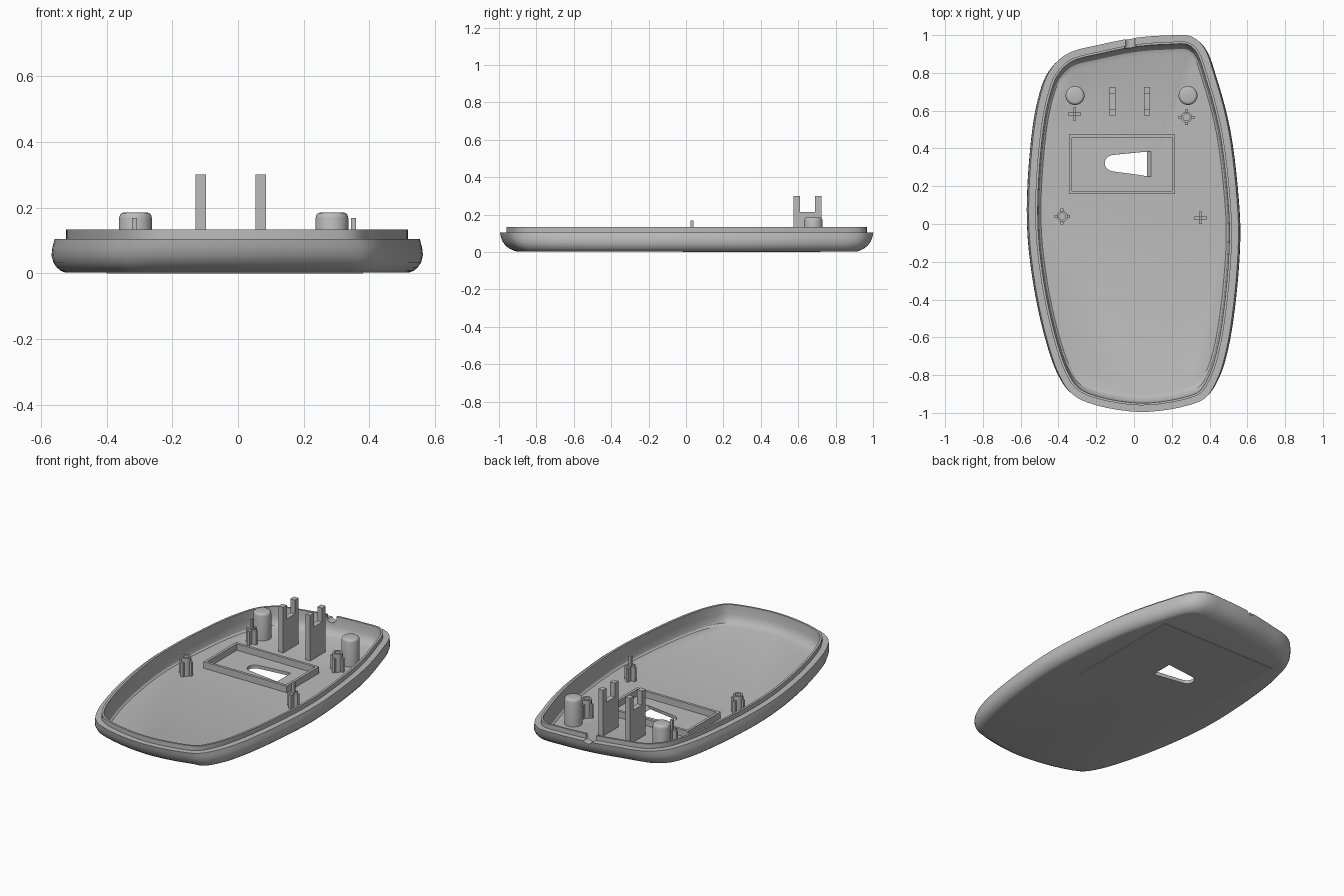
import bpy, bmesh, math
from mathutils import Vector

if "Cube" in bpy.data.objects:
    bpy.data.objects.remove(bpy.data.objects["Cube"])

FLOOR = 0.02
grey = bpy.data.materials.new("plain_grey")
grey.diffuse_color = (0.5, 0.5, 0.5, 1)
grey.use_nodes = True
grey.node_tree.nodes["Principled BSDF"].inputs["Base Color"].default_value = grey.diffuse_color


def finish(name, bm, angle=30):
    bmesh.ops.recalc_face_normals(bm, faces=bm.faces)
    me = bpy.data.meshes.new(name)
    bm.to_mesh(me)
    bm.free()
    ob = bpy.data.objects.new(name, me)
    bpy.context.collection.objects.link(ob)
    me.materials.append(grey)
    bpy.ops.object.select_all(action='DESELECT')
    ob.select_set(True)
    bpy.context.view_layer.objects.active = ob
    bpy.ops.object.shade_smooth_by_angle(angle=math.radians(angle))
    return ob


def loft(name, rings):
    """Skin a stack of equal-length rings and cap both ends."""
    bm = bmesh.new()
    rows = [[bm.verts.new(p) for p in r] for r in rings]
    n = len(rows[0])
    for a, b in zip(rows, rows[1:]):
        for i in range(n):
            j = (i + 1) % n
            bm.faces.new((a[i], a[j], b[j], b[i]))
    bm.faces.new(rows[0])
    bm.faces.new(rows[-1])
    return finish(name, bm)


def add_box(bm, x0, x1, y0, y1, z0, z1):
    vs = bmesh.ops.create_cube(bm, size=1)["verts"]
    for v in vs:
        v.co = Vector(((x0 + x1) / 2 + v.co.x * (x1 - x0),
                       (y0 + y1) / 2 + v.co.y * (y1 - y0),
                       (z0 + z1) / 2 + v.co.z * (z1 - z0)))


def circle(x, y, z, r, n=32):
    return [(x + r * math.cos(2 * math.pi * i / n),
             y + r * math.sin(2 * math.pi * i / n), z) for i in range(n)]


def cut(ob, cutter):
    m = ob.modifiers.new("cut", 'BOOLEAN')
    m.operation = 'DIFFERENCE'
    m.solver = 'EXACT'
    m.object = cutter
    cutter.hide_render = True
    cutter.hide_viewport = False
    cutter.display_type = 'WIRE'


# Widest outline of the shell, clockwise from the back right corner
KEYS = [(0.30, 0.995), (0.375, 0.94), (0.44, 0.77), (0.51, 0.5), (0.555, 0.13),
        (0.563, -0.08), (0.54, -0.4), (0.50, -0.66), (0.455, -0.81),
        (0.39, -0.915), (0.29, -0.96), (0.03, -0.995), (-0.25, -0.945),
        (-0.345, -0.89), (-0.405, -0.80), (-0.465, -0.63), (-0.53, -0.34),
        (-0.567, 0.0), (-0.55, 0.4), (-0.51, 0.66), (-0.455, 0.81),
        (-0.36, 0.90), (-0.18, 0.95), (0.0, 0.985), (0.17, 0.998)]
outline = []
for i in range(len(KEYS)):
    p0, p1, p2, p3 = (Vector(KEYS[(i + k) % len(KEYS)]) for k in (-1, 0, 1, 2))
    l1, l2, l3 = ((b - a).length ** 0.5 for a, b in ((p0, p1), (p1, p2), (p2, p3)))
    m1 = ((p1 - p0) / l1 - (p2 - p0) / (l1 + l2) + (p2 - p1) / l2) * l2
    m2 = ((p2 - p1) / l2 - (p3 - p1) / (l2 + l3) + (p3 - p2) / l3) * l2
    for s in range(5):
        t = s / 5
        outline.append(p1 * (2*t**3 - 3*t**2 + 1) + m1 * (t**3 - 2*t**2 + t)
                       + p2 * (3*t**2 - 2*t**3) + m2 * (t**3 - t**2))


def inset(z, dx, dy):
    """Outline moved inward by dx on the sides and dy on the ends."""
    ring, n = [], len(outline)
    for i, p in enumerate(outline):
        t = (outline[(i + 1) % n] - outline[i - 1]).normalized()
        nx, ny = -t.y, t.x
        d = dx * nx * nx + dy * ny * ny
        ring.append((p.x - nx * d, p.y - ny * d, z))
    return ring


# Tray: rounded outside, flat rim, raised lip, hollow inside
shell = loft("tray_shell", [inset(*r) for r in (
    (0.003, 0.04, 0.09), (0.008, 0.027, 0.073), (0.018, 0.016, 0.052),
    (0.032, 0.006, 0.032), (0.055, 0, 0.015), (0.08, 0.003, 0.005),
    (0.105, 0.01, 0), (0.105, 0.045, 0.035), (0.133, 0.045, 0.035),
    (0.133, 0.058, 0.047), (0.075, 0.059, 0.05), (0.045, 0.061, 0.06),
    (0.028, 0.066, 0.075), (FLOOR, 0.075, 0.10))])

# Thin raised pad on the underside
bm = bmesh.new()
add_box(bm, -0.40, 0.38, -0.02, 0.72, 0, 0.006)
pad = finish("underside_pad", bm)

# Sensor window: tapered opening with a sloped right end
def window(z, right):
    tip = [(-0.105 + 0.05 * math.cos(a), 0.322 + 0.044 * math.sin(a), z)
           for a in (math.radians(95 + 17 * k) for k in range(11))]
    return tip + [(right, 0.25, z), (right, 0.385, z)]

opening = loft("window_cutter", [window(-0.02, 0.055), window(0.003, 0.07),
                                 window(0.03, 0.10)])
# Cable notch through the back wall
notch = loft("notch_cutter", [[(-0.02 + x, y, 0.12 + z) for x, z in
             [(0.03 * math.cos(a), 0.03 * math.sin(a)) for a in
              (math.pi + math.pi * k / 12 for k in range(13))]
             + [(0.03, 0.06), (-0.03, 0.06)]] for y in (0.85, 1.1)])
cut(shell, opening)
cut(shell, notch)
cut(pad, opening)

# Apply the cuts, then remove the cutters
for ob in (shell, pad):
    bpy.ops.object.select_all(action='DESELECT')
    ob.select_set(True)
    bpy.context.view_layer.objects.active = ob
    for m in list(ob.modifiers):
        if m.type == 'BOOLEAN':
            bpy.ops.object.modifier_apply(modifier=m.name)
    bpy.ops.object.shade_smooth_by_angle(angle=math.radians(30))
for c in (opening, notch):
    bpy.data.objects.remove(c)

# Rectangular frame around the window
bm = bmesh.new()
X0, X1, Y0, Y1, W = -0.345, 0.217, 0.16, 0.475, 0.016
for b in ((X0, X1, Y0, Y0 + W), (X0, X1, Y1 - W, Y1),
          (X0, X0 + W, Y0 + W, Y1 - W), (X1 - W, X1, Y0 + W, Y1 - W)):
    add_box(bm, *b, FLOOR - 0.005, 0.06)
finish("window_frame", bm)

# Forked posts, drawn as a side profile and extruded
for side, x in (("left", -0.113), ("right", 0.07)):
    prof = [(0.575, 0.015), (0.725, 0.015), (0.725, 0.3), (0.69, 0.3),
            (0.69, 0.215), (0.61, 0.215), (0.61, 0.3), (0.575, 0.3)]
    loft("forked_post_" + side, [[(x + d, y, z) for y, z in prof]
                                 for d in (-0.016, 0.016)])

# Round studs with softened tops
for side, x in (("left", -0.312), ("right", 0.286)):
    loft("round_stud_" + side, [circle(x, 0.68, z, r) for z, r in (
        (0.015, 0.05), (0.168, 0.05), (0.178, 0.047), (0.183, 0.042), (0.185, 0.035))])

# Cross-shaped supports with a thin locating pin
A, T = 0.034, 0.008
for side, x, y in (("back", -0.315, 0.583), ("front", 0.352, 0.033)):
    bm = bmesh.new()
    add_box(bm, x - A, x + A, y - T, y + T, 0.015, 0.105)
    add_box(bm, x - T, x + T, y - A, y + A, 0.015, 0.105)
    add_box(bm, x - T, x + T, y - T, y + T, 0.10, 0.168)
    finish("cross_pin_" + side, bm)

# Hollow sockets with four ribs
for side, x, y in (("back", 0.278, 0.565), ("front", -0.38, 0.04)):
    loft("socket_" + side, [circle(x, y, z, r, 24) for z, r in (
        (0.015, 0.029), (0.13, 0.029), (0.13, 0.018), (0.04, 0.018))])
    bm = bmesh.new()
    for sx, sy in ((1, 0), (-1, 0), (0, 1), (0, -1)):
        cx, cy = x + sx * 0.033, y + sy * 0.033
        hx, hy = (0.009, T) if sx else (T, 0.009)
        add_box(bm, cx - hx, cx + hx, cy - hy, cy + hy, 0.015, 0.105)
    finish("socket_ribs_" + side, bm)
